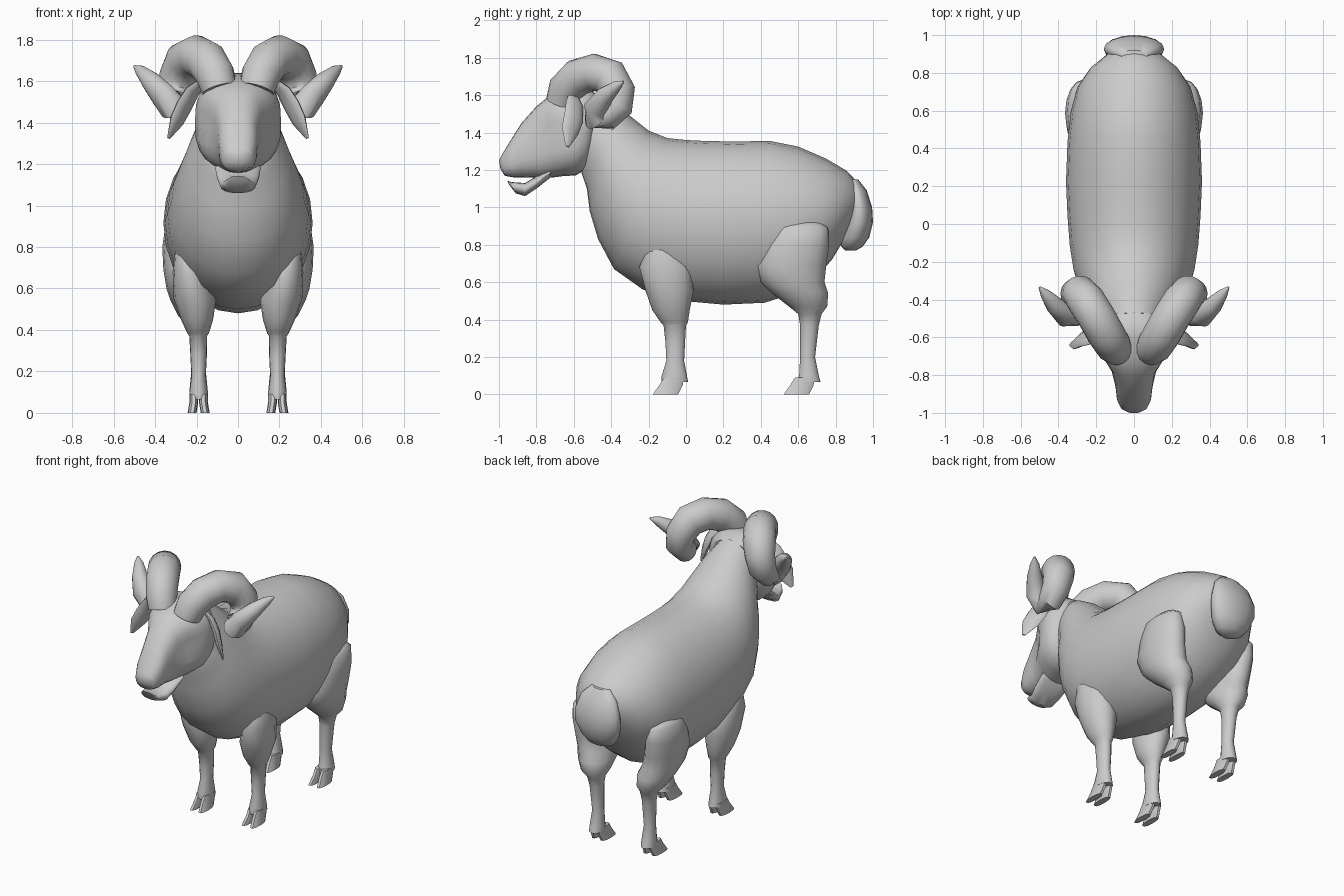
import bpy, bmesh, math
from mathutils import Vector as V

wool = bpy.data.materials.new("plain_grey")
wool.diffuse_color = (0.6, 0.6, 0.6, 1)


def loft(name, rings, sides=16, power=1.0, mirror=1, shape=None, angle=50):
    """Skin elliptical rings (centre, half axis a, half axis b) and cap both ends."""
    bm = bmesh.new()
    loops = []
    for c, a, b in rings:
        loop = []
        for i in range(sides):
            t = 2 * math.pi * i / sides
            ca, sa = math.cos(t), math.sin(t)
            p = (c + a * math.copysign(abs(ca) ** power, ca)
                 + b * math.copysign(abs(sa) ** power, sa))
            if shape:
                p = shape(p)
            loop.append(bm.verts.new((p.x * mirror, p.y, p.z)))
        loops.append(loop)
    for l0, l1 in zip(loops, loops[1:]):
        for i in range(sides):
            j = (i + 1) % sides
            bm.faces.new((l0[i], l0[j], l1[j], l1[i]))
    bm.faces.new(loops[0])
    bm.faces.new(loops[-1])
    bmesh.ops.recalc_face_normals(bm, faces=bm.faces)
    me = bpy.data.meshes.new(name)
    bm.to_mesh(me)
    bm.free()
    me.materials.append(wool)
    ob = bpy.data.objects.new(name, me)
    bpy.context.collection.objects.link(ob)
    bpy.ops.object.select_all(action='DESELECT')
    ob.select_set(True)
    bpy.context.view_layer.objects.active = ob
    bpy.ops.object.shade_smooth_by_angle(angle=math.radians(angle))
    return ob


def profile(rows):
    """Rings from top (y, z), bottom (y, z) and half width."""
    out = []
    for ty, tz, by, bz, w in rows:
        top, bot = V((0, ty, tz)), V((0, by, bz))
        out.append(((top + bot) / 2, V((w, 0, 0)), (top - bot) / 2))
    return out


def stack(rows):
    """Level rings from z, y range and x range."""
    return [(V(((x0 + x1) / 2, (y0 + y1) / 2, z)),
             V(((x1 - x0) / 2, 0, 0)), V((0, (y1 - y0) / 2, 0)))
            for z, y0, y1, x0, x1 in rows]


def sweep(rows, side, flat=1.0):
    """Rings square to a path of (x, y, z, radius); side guides the wide axis."""
    pts = [V(r[:3]) for r in rows]
    out = []
    for i, p in enumerate(pts):
        t = (pts[min(i + 1, len(pts) - 1)] - pts[max(i - 1, 0)]).normalized()
        a = (side - t * side.dot(t)).normalized()
        out.append((p, a * rows[i][3], t.cross(a) * rows[i][3] * flat))
    return out


# Body with neck
loft("body", profile([
    (-.47, 1.61, -.56, 1.19, .16), (-.38, 1.555, -.53, 1.10, .20),
    (-.30, 1.49, -.515, .98, .24), (-.20, 1.41, -.47, .83, .285),
    (-.10, 1.37, -.385, .67, .32), (0, 1.36, -.23, .56, .34),
    (.10, 1.355, -.02, .50, .352), (.25, 1.352, .2, .48, .36),
    (.45, 1.355, .42, .49, .352), (.60, 1.325, .58, .54, .335),
    (.75, 1.26, .70, .63, .30), (.86, 1.195, .78, .72, .235),
    (.93, 1.12, .84, .82, .15), (.95, 1.03, .89, .92, .06)]), sides=24)


# Head with hollowed eye sockets
def socket(p):
    d = (p - V((math.copysign(.19, p.x), -.74, 1.40))).length
    p.x *= 1 - .22 * math.exp(-(d / .08) ** 2)
    return p


loft("head", profile([
    (-1.0, 1.25, -.992, 1.205, .03), (-.985, 1.28, -.968, 1.168, .068),
    (-.94, 1.355, -.92, 1.16, .09), (-.88, 1.45, -.845, 1.16, .098),
    (-.80, 1.54, -.77, 1.155, .122), (-.745, 1.585, -.71, 1.16, .165),
    (-.69, 1.605, -.65, 1.168, .20), (-.61, 1.63, -.59, 1.17, .21),
    (-.53, 1.64, -.54, 1.20, .205), (-.47, 1.60, -.50, 1.28, .15)]),
    sides=24, power=.8, shape=socket)

# Lower jaw, leaving the mouth slightly open
loft("lower_jaw", profile([
    (-.957, 1.142, -.945, 1.12, .04), (-.93, 1.135, -.91, 1.075, .065),
    (-.86, 1.13, -.86, 1.06, .085), (-.82, 1.155, -.80, 1.10, .10),
    (-.72, 1.21, -.73, 1.155, .11)]), power=.85)

# Tail
loft("tail", stack([
    (1.15, .87, .92, -.07, .07), (1.09, .86, .967, -.13, .13),
    (1.0, .86, .995, -.16, .16), (.92, .85, 1.0, -.16, .16),
    (.84, .825, .98, -.13, .13), (.79, .83, .945, -.09, .09),
    (.77, .85, .91, -.04, .04)]))

FRONT_LEG = [
    (.83, -.19, -.13, .22, .28), (.77, -.215, -.05, .19, .305),
    (.68, -.25, .03, .15, .315), (.55, -.215, .04, .105, .31),
    (.45, -.18, .02, .12, .275), (.385, -.135, .01, .14, .245),
    (.37, -.12, .0, .15, .235), (.28, -.11, -.005, .15, .23),
    (.18, -.105, -.01, .155, .225), (.10, -.13, .005, .145, .235),
    (.065, -.13, .012, .145, .235)]
HIND_LEG = [
    (.92, .48, .72, .24, .32), (.89, .45, .76, .20, .352),
    (.80, .41, .765, .17, .365), (.69, .37, .75, .15, .36),
    (.60, .40, .74, .13, .345), (.54, .46, .76, .11, .325),
    (.47, .55, .755, .12, .29), (.43, .60, .725, .14, .25),
    (.37, .61, .71, .15, .235), (.20, .61, .69, .155, .225),
    (.10, .605, .71, .145, .235), (.065, .59, .72, .145, .235)]

for s, tag in ((1, "left"), (-1, "right")):
    # Legs with cloven hooves
    for name, rows, y in (("front_leg", FRONT_LEG, 0), ("hind_leg", HIND_LEG, .70)):
        loft(f"{name}_{tag}", stack(rows), mirror=s)
        for k, x0, x1 in (("inner", .145, .188), ("outer", .192, .235)):
            d = -.008 if k == "inner" else .008
            loft(f"{name}_{k}_hoof_{tag}", stack([
                (.09, y - .12, y - .01, x0, x1),
                (.05, y - .145, y - .015, x0, x1),
                (0, y - .18, y - .04, x0 + d, x1 + d)]),
                sides=10, power=.8, mirror=s)

    # Curled horn
    loft(f"horn_{tag}", sweep([
        (.09, -.665, 1.56, .085), (.11, -.645, 1.63, .095),
        (.15, -.58, 1.695, .10), (.20, -.49, 1.722, .10),
        (.255, -.405, 1.695, .10), (.29, -.362, 1.62, .092),
        (.305, -.368, 1.54, .085), (.305, -.425, 1.485, .078),
        (.32, -.485, 1.482, .07), (.36, -.485, 1.53, .062),
        (.42, -.43, 1.60, .048), (.47, -.37, 1.65, .028),
        (.50, -.335, 1.672, .006)], V((.85, -.45, -.1))), mirror=s)

    # Drooping ear
    loft(f"ear_{tag}", sweep([
        (.18, -.60, 1.59, .035), (.22, -.595, 1.55, .055),
        (.26, -.60, 1.48, .062), (.295, -.62, 1.41, .055),
        (.335, -.635, 1.325, .012)], V((.5, -.75, .2)), flat=.35),
        sides=10, mirror=s)
